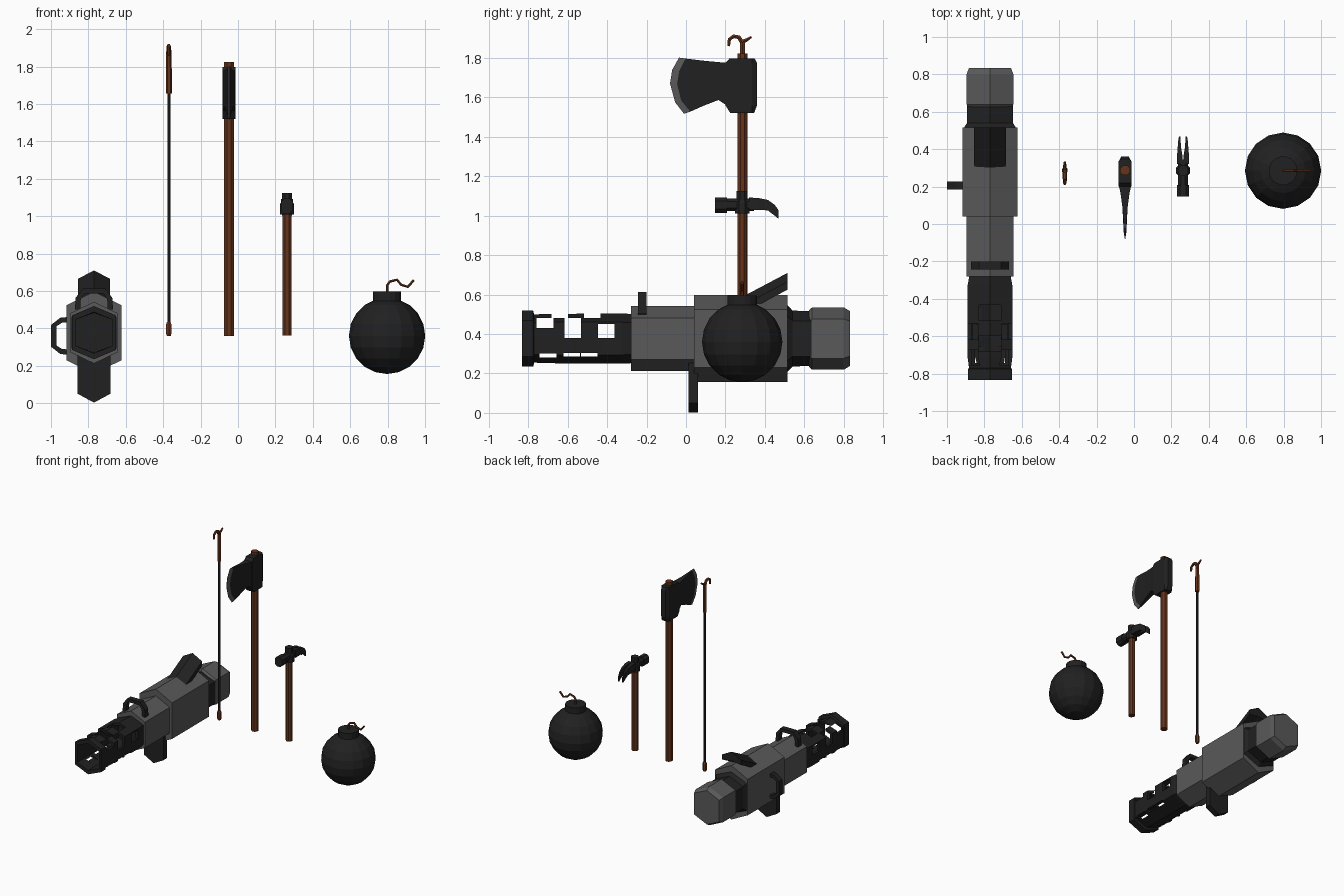
import bpy, bmesh, math
from mathutils import Vector as V

if "Cube" in bpy.data.objects:
    bpy.data.objects.remove(bpy.data.objects["Cube"])


def material(name, rgb):
    m = bpy.data.materials.new(name)
    m.diffuse_color = (*rgb, 1)
    m.use_nodes = True
    m.node_tree.nodes["Principled BSDF"].inputs["Base Color"].default_value = m.diffuse_color
    return m


BLACK = material("black_iron", (0.015, 0.015, 0.015))
GREY = material("grey_steel", (0.1, 0.1, 0.1))
BROWN = material("brown_wood", (0.13, 0.035, 0.012))


def finish(name, bm, mat):
    bmesh.ops.recalc_face_normals(bm, faces=bm.faces)
    me = bpy.data.meshes.new(name)
    bm.to_mesh(me)
    bm.free()
    me.materials.append(mat)
    ob = bpy.data.objects.new(name, me)
    bpy.context.collection.objects.link(ob)
    return ob


def loft(name, rings, mat):
    """Skin a stack of equal-length rings and cap both ends."""
    bm = bmesh.new()
    rows = [[bm.verts.new(p) for p in r] for r in rings]
    n = len(rows[0])
    for a, b in zip(rows, rows[1:]):
        for i in range(n):
            j = (i + 1) % n
            bm.faces.new((a[i], a[j], b[j], b[i]))
    bm.faces.new(rows[0])
    bm.faces.new(rows[-1])
    return finish(name, bm, mat)


def sweep(name, path, normal, mat, radii, rb=None, n=6):
    """Sweep an n-sided section along a planar path."""
    path = [V(p) for p in path]
    normal = V(normal)
    if not isinstance(radii, (list, tuple)):
        radii = [radii] * len(path)
    rings = []
    for i, p in enumerate(path):
        t = (path[min(i + 1, len(path) - 1)] - path[max(i - 1, 0)]).normalized()
        side = t.cross(normal)
        rings.append([p + side * radii[i] * math.cos((k + .5) * math.tau / n)
                      + normal * (rb or radii[i]) * math.sin((k + .5) * math.tau / n)
                      for k in range(n)])
    return loft(name, rings, mat)


def lathe(name, x, y, profile, mat, n=8):
    return loft(name, [[(x + r * math.cos((k + .5) * math.tau / n),
                         y + r * math.sin((k + .5) * math.tau / n), z)
                        for k in range(n)] for r, z in profile], mat)


def box(name, lo, hi, mat, c=0.0):
    """Box along y with chamfered long edges."""
    (x0, y0, z0), (x1, y1, z1) = lo, hi
    o = [(x0 + c, z0), (x1 - c, z0), (x1, z0 + c), (x1, z1 - c),
         (x1 - c, z1), (x0 + c, z1), (x0, z1 - c), (x0, z0 + c)]
    if c == 0:
        o = [(x0, z0), (x1, z0), (x1, z1), (x0, z1)]
    return loft(name, [[(x, y, z) for x, z in o] for y in (y0, y1)], mat)


# ---------- Launcher: stretched hexagon sections along y ----------
GX, GZ = -0.77, 0.377


def hexa(y, w, s, a):
    return [(GX + x, y, GZ + z) for x, z in
            ((0, a), (w, s), (w, -s), (0, -a), (-w, -s), (-w, s))]


def hex_loft(name, stations, mat):
    return loft(name, [hexa(*s) for s in stations], mat)


hex_loft("launcher_body", [(0.04, .147, .147, .22), (0.515, .147, .147, .22)], GREY)
hex_loft("launcher_fore_body", [(-0.28, .125, .105, .165), (0.05, .125, .105, .165)], GREY)
hex_loft("launcher_neck", [(0.51, .142, .115, .175), (0.54, .123, .09, .142),
                           (0.64, .123, .09, .138)], BLACK)
hex_loft("launcher_end_cap", [(0.625, .115, .09, .145), (0.64, .125, .1, .158),
                              (0.80, .125, .1, .158), (0.833, .113, .088, .138)], GREY)

# perforated hollow barrel with muzzle ring
barrel = hex_loft("launcher_barrel", [
    (-0.275, .11, .08, .125), (-0.33, .12, .083, .127), (-0.71, .12, .083, .125),
    (-0.77, .112, .08, .122), (-0.775, .118, .092, .142), (-0.833, .118, .092, .142),
    (-0.833, .098, .07, .11), (-0.30, .098, .07, .105)], BLACK)
cuts = [(.2, y, z0, z1) for y, z0, z1 in
        ((-.405, .38, .45), (-.575, .38, .48), (-.715, .43, .48),
         (-.49, .285, .305), (-.58, .285, .305), (-.70, .28, .3))]
cuts += [(.058, y, .42, .6) for y in (-.475, -.64)]
for hw, y, z0, z1 in cuts:
    cutter = box("slot_cutter", (GX - hw, y - .042, z0), (GX + hw, y + .042, z1), BLACK)
    cutter.hide_render = True
    mod = barrel.modifiers.new("slot", 'BOOLEAN')
    mod.operation = 'DIFFERENCE'
    mod.solver = 'EXACT'
    mod.object = cutter
    bpy.context.view_layer.objects.active = barrel
    bpy.ops.object.modifier_apply(modifier=mod.name)
    bpy.data.objects.remove(cutter)

# lower grip with a pointed foot
loft("launcher_grip", [[(GX + x, y, z) for x, z in
     ((-.087, .26), (-.087, .05), (0, 0.003), (.087, .05), (.087, .26))]
     for y in (0.012, 0.06)], BLACK)
# raised sight flap
loft("launcher_sight", [[(GX + x, y, z + dz) for x, dz in
     ((-.085, -.045), (0, 0), (.085, -.045), (.085, -.085), (0, -.075), (-.085, -.085))]
     for y, z in ((0.26, .575), (0.515, .71))], BLACK)

# arched handles: one on top, one on the left side
ARCH = [(-.088, -.03), (-.084, .03), (-.055, .07), (.055, .07), (.084, .03), (.088, -.03)]
sweep("launcher_top_handle", [(GX + u, -.222, .53 + h) for u, h in ARCH], (0, 1, 0),
      BLACK, .02, .03, 4)
sweep("launcher_side_handle", [(-.915 - h, .205, .36 + u) for u, h in ARCH], (0, 1, 0),
      BLACK, .02, .03, 4)

# ---------- Cane ----------
CX, CY = -0.37, 0.287
lathe("cane_rod", CX, CY, [(.009, .40), (.009, 1.68)], BLACK, 6)
lathe("cane_tip", CX, CY, [(.012, .36), (.017, .375), (.017, .42), (.011, .435)], BROWN, 6)
sweep("cane_handle", [(CX, y, z) for y, z in
      ((CY, 1.655), (CY, 1.78), (CY, 1.875), (.268, 1.905), (.242, 1.91),
       (.22, 1.895), (.216, 1.86))], (1, 0, 0), BROWN,
      [.016, .016, .014, .012, .011, .01, .008])
sweep("cane_spur", [(CX, CY - .01, 1.88), (CX, .305, 1.89), (CX, .332, 1.907)], (1, 0, 0),
      BROWN, [.012, .01, .006])

# ---------- Axe ----------
AX, AY = -0.048, 0.287
lathe("axe_handle", AX, AY, [(.028, .36), (.028, 1.823)], BROWN)


def socket(z, d):
    return [(AX + x, y, z) for x, y in
            ((-.034, .20 + d), (-.034, .335), (-.02, .36 - d * .6), (.02, .36 - d * .6),
             (.034, .335), (.034, .20 + d))]


loft("axe_socket", [socket(1.52, .025), socket(1.56, 0), socket(1.775, 0),
                    socket(1.797, .02)], BLACK)


def blade_ring(half, pts):
    return ([(AX - half, y, z) for y, z in pts] +
            [(AX + half, y, z) for y, z in reversed(pts)])


def straight(y, z0, z1):
    return [(y, z0 + (z1 - z0) * i / 4) for i in range(5)]


bevel = blade_ring(.007, [(.022, 1.528), (-.025, 1.585), (-.045, 1.67), (-.034, 1.735),
                          (-.002, 1.797)])
edge = blade_ring(.001, [(-.01, 1.517), (-.055, 1.575), (-.081, 1.67), (-.07, 1.74),
                         (-.035, 1.802)])
loft("axe_blade", [blade_ring(.033, straight(.205, 1.56, 1.776)),
                   blade_ring(.024, straight(.165, 1.587, 1.779)),
                   blade_ring(.014, straight(.09, 1.558, 1.786)), bevel], BLACK)
loft("axe_cutting_edge", [bevel, edge], GREY)

# ---------- Claw hammer ----------
HX, HY = 0.262, 0.285
lathe("hammer_handle", HX, HY, [(.026, .362), (.026, 1.05)], BROWN)
lathe("hammer_socket", HX, HY, [(.04, 1.01), (.04, 1.065), (.03, 1.08), (.03, 1.125)], BLACK)
box("hammer_neck", (HX - .027, .19, 1.025), (HX + .027, .345, 1.087), BLACK, .015)
box("hammer_face", (HX - .033, .147, 1.015), (HX + .033, .208, 1.093), BLACK, .018)
for side, label in ((-1, "left"), (1, "right")):
    loft("hammer_claw_" + label,
         [[(HX + side * x, y, z) for x, z in ((i, z0), (o, z0), (o, z1), (i, z1))]
          for y, i, o, z0, z1 in ((.32, 0, .032, 1.03, 1.092), (.365, .003, .032, 1.03, 1.09),
                                  (.415, .011, .028, 1.027, 1.08),
                                  (.45, .013, .025, 1.0, 1.055),
                                  (.468, .014, .022, .985, 1.03))], BLACK)

# ---------- Round bomb ----------
BX, BY, BZ = 0.797, 0.285, 0.36
bm = bmesh.new()
bmesh.ops.create_uvsphere(bm, u_segments=16, v_segments=10, radius=.204)
bmesh.ops.translate(bm, verts=bm.verts, vec=(BX, BY, BZ))
finish("bomb_shell", bm, BLACK)
lathe("bomb_neck", BX, BY, [(.077, .52), (.077, .596)], BLACK, 16)
sweep("bomb_fuse", [(x, BY, z) for x, z in
      ((BX, .58), (BX, .63), (.812, .65), (.85, .66), (.872, .633), (.908, .622),
       (.94, .658))], (0, 1, 0), BROWN, .008)
